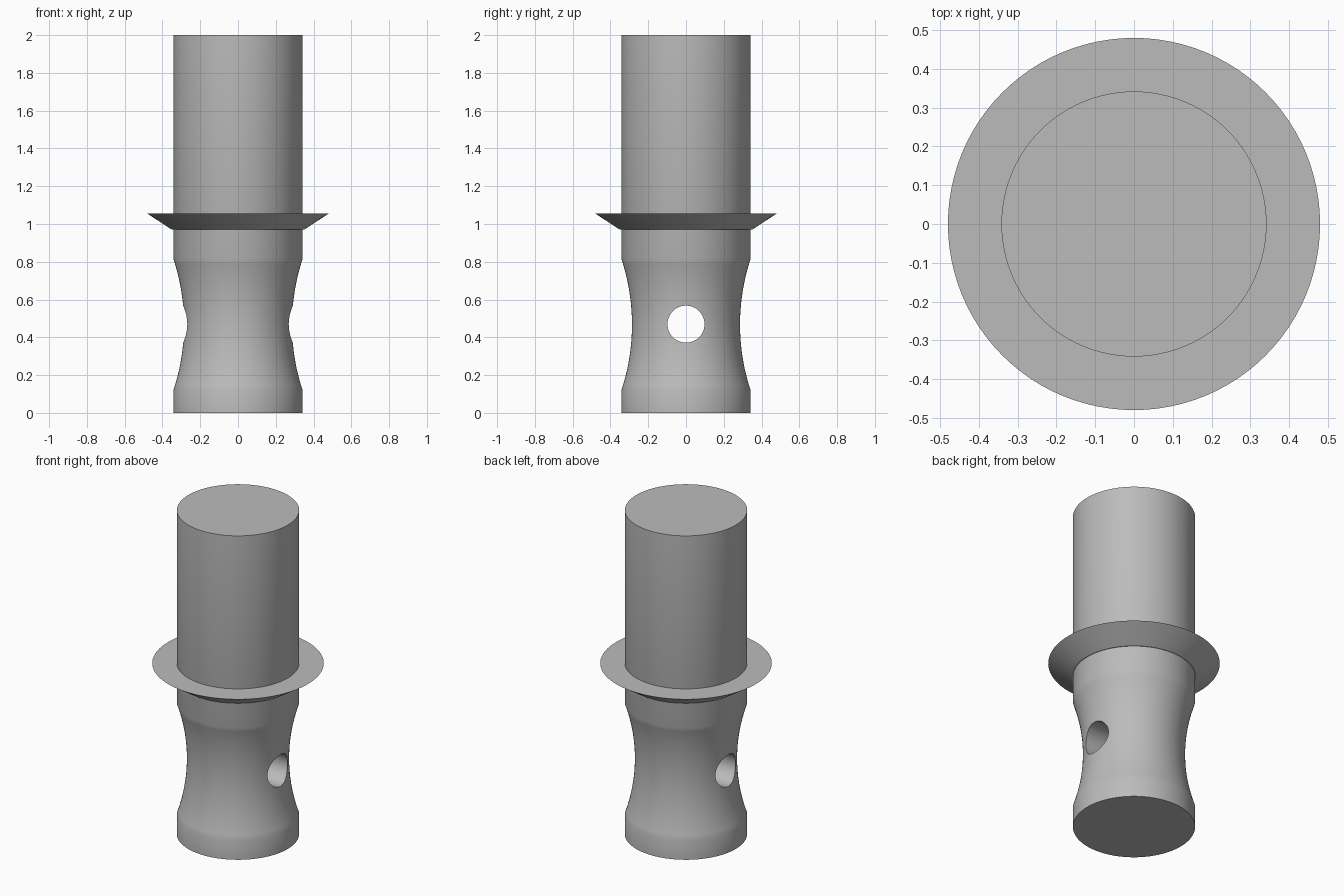
import bpy, bmesh, math
from mathutils import Matrix

cube = bpy.data.objects.get("Cube")
if cube:
    bpy.data.objects.remove(cube, do_unlink=True)

SIDES = 96
R = 0.342                          # main body radius
WAIST_LOW, WAIST_HIGH, WAIST_R = 0.12, 0.815, 0.286
HOLE_Z, HOLE_R = 0.47, 0.098

grey = bpy.data.materials.new("plain grey")
grey.use_nodes = True
colour = (0.5, 0.5, 0.5, 1)
grey.diffuse_color = colour
grey.node_tree.nodes["Principled BSDF"].inputs["Base Color"].default_value = colour


def add_object(name, bm):
    bmesh.ops.recalc_face_normals(bm, faces=bm.faces)
    mesh = bpy.data.meshes.new(name)
    bm.to_mesh(mesh)
    bm.free()
    mesh.materials.append(grey)
    obj = bpy.data.objects.new(name, mesh)
    bpy.context.collection.objects.link(obj)
    return obj


def lathe(name, profile):
    """Turn (radius, height) points into a capped solid."""
    bm = bmesh.new()
    rings = []
    for r, z in profile:
        rings.append([bm.verts.new((r * math.cos(a), r * math.sin(a), z))
                      for a in (math.tau * i / SIDES for i in range(SIDES))])
    for low, high in zip(rings, rings[1:]):
        for i in range(SIDES):
            j = (i + 1) % SIDES
            bm.faces.new((low[i], low[j], high[j], high[i]))
    bm.faces.new(rings[0][::-1])
    bm.faces.new(rings[-1])
    return add_object(name, bm)


def smooth(obj):
    bpy.ops.object.select_all(action="DESELECT")
    obj.select_set(True)
    bpy.context.view_layer.objects.active = obj
    bpy.ops.object.shade_smooth_by_angle(angle=math.radians(30))


# Concave waist as a circular arc
half = (WAIST_HIGH - WAIST_LOW) / 2
mid = (WAIST_HIGH + WAIST_LOW) / 2
sag = R - WAIST_R
arc_r = (half ** 2 + sag ** 2) / (2 * sag)
sweep = math.asin(half / arc_r)
waist = []
for k in range(25):
    a = sweep * (k / 12 - 1)
    waist.append((WAIST_R + arc_r * (1 - math.cos(a)), mid + arc_r * math.sin(a)))

# Solid body with the waist
body = lathe("body", [(R, 0)] + waist + [(R, 2)])

# Cross hole through the waist, from side to side
bm = bmesh.new()
bmesh.ops.create_cone(bm, cap_ends=True, segments=64, radius1=HOLE_R, radius2=HOLE_R, depth=1,
                      matrix=Matrix.Translation((0, 0, HOLE_Z)) @ Matrix.Rotation(math.pi / 2, 4, "Y"))
cutter = add_object("hole_cutter", bm)
cutter.hide_render = True
cut = body.modifiers.new("cross_hole", "BOOLEAN")
cut.operation = "DIFFERENCE"
cut.solver = "EXACT"
cut.object = cutter
bpy.context.view_layer.objects.active = body
bpy.ops.object.modifier_apply(modifier=cut.name)
bpy.data.objects.remove(cutter, do_unlink=True)
smooth(body)

# Flared collar with a flat top
collar = lathe("collar", [(0.35, 0.97), (0.48, 1.055)])
smooth(collar)
